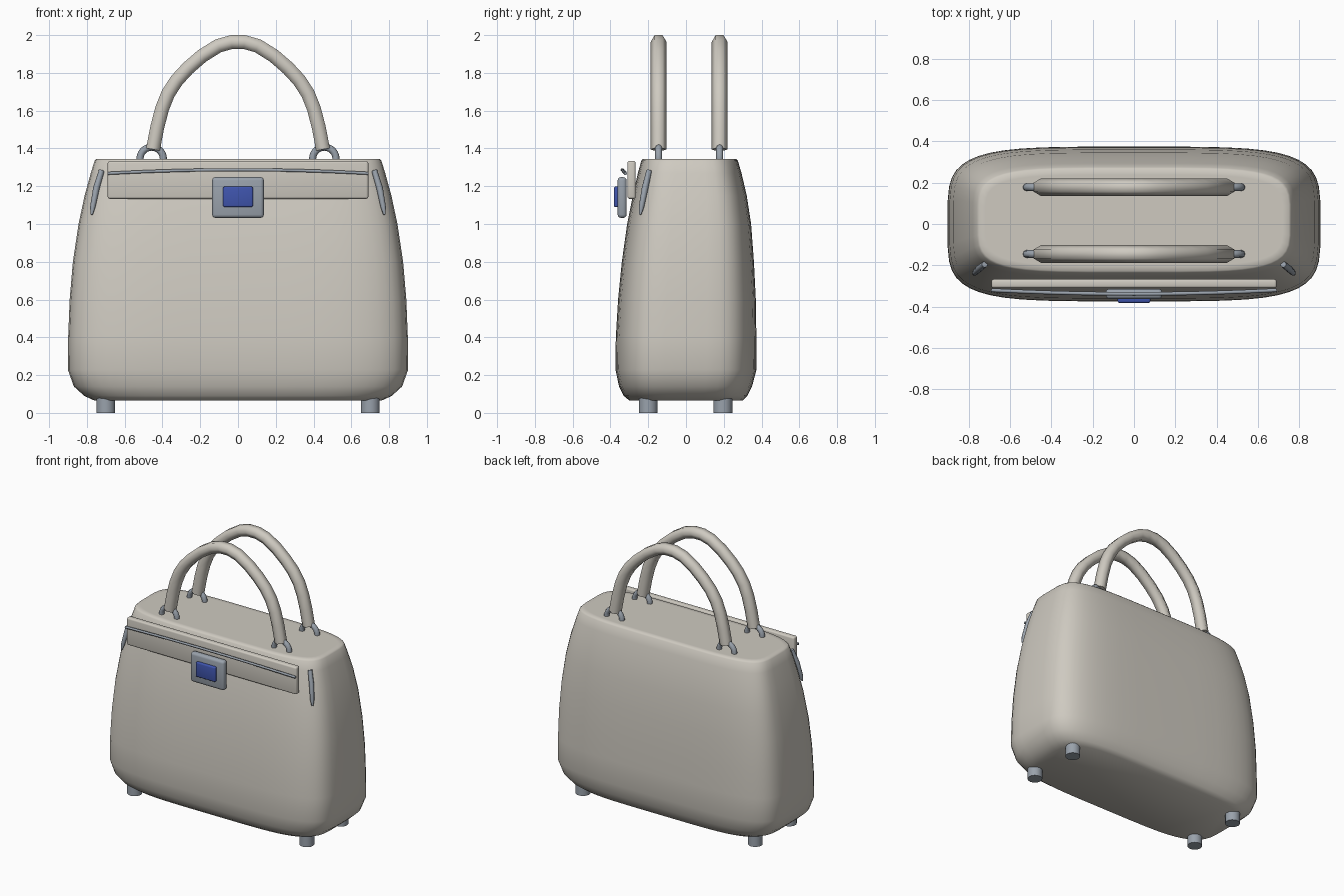
import bpy, bmesh, math
from mathutils import Vector

cube = bpy.data.objects.get("Cube")
if cube:
    bpy.data.objects.remove(cube, do_unlink=True)


def material(name, rgb):
    m = bpy.data.materials.new(name)
    m.use_nodes = True
    m.diffuse_color = (*rgb, 1)
    m.node_tree.nodes["Principled BSDF"].inputs["Base Color"].default_value = (*rgb, 1)
    return m


CREAM = material("cream leather", (0.62, 0.59, 0.53))
STEEL = material("grey metal", (0.32, 0.36, 0.41))
BLUE = material("blue enamel", (0.05, 0.09, 0.42))


def finish(bm, name, mat, angle=40):
    bmesh.ops.recalc_face_normals(bm, faces=bm.faces[:])
    mesh = bpy.data.meshes.new(name)
    bm.to_mesh(mesh)
    bm.free()
    mesh.materials.append(mat)
    ob = bpy.data.objects.new(name, mesh)
    bpy.context.collection.objects.link(ob)
    bpy.ops.object.select_all(action='DESELECT')
    ob.select_set(True)
    bpy.context.view_layer.objects.active = ob
    bpy.ops.object.shade_smooth_by_angle(angle=math.radians(angle))
    return ob


def loft(rings, name, mat, angle=40, closed=False):
    """Skin a list of point rings; cap the ends unless closed."""
    bm = bmesh.new()
    loops = [[bm.verts.new(p) for p in ring] for ring in rings]
    pairs = list(zip(loops, loops[1:]))
    if closed:
        pairs.append((loops[-1], loops[0]))
    else:
        bm.faces.new(loops[0])
        bm.faces.new(loops[-1])
    for a, b in pairs:
        for i in range(len(a)):
            j = (i + 1) % len(a)
            bm.faces.new((a[i], a[j], b[j], b[i]))
    return finish(bm, name, mat, angle)


def tube(path, radii, name, mat, side, sides=6, closed=False):
    """Sweep a polygon along a path; side is the section's fixed first axis."""
    path, side = [Vector(p) for p in path], Vector(side)
    n, rings = len(path), []
    for i, p in enumerate(path):
        if closed:
            t = path[(i + 1) % n] - path[i - 1]
        else:
            t = path[min(i + 1, n - 1)] - path[max(i - 1, 0)]
        v = t.cross(side).normalized()
        u = v.cross(t).normalized()
        rings.append([p + radii[i] * (u * math.cos(k * math.tau / sides)
                                      + v * math.sin(k * math.tau / sides))
                      for k in range(sides)])
    return loft(rings, name, mat, 62, closed)


def box(name, mat, x, y, z, bevel):
    """Bevelled box, given half width and the y and z ranges."""
    bm = bmesh.new()
    bmesh.ops.create_cube(bm, size=1)
    for v in bm.verts:
        v.co = (v.co.x * 2 * x, y[0] + (v.co.y + .5) * (y[1] - y[0]),
                z[0] + (v.co.z + .5) * (z[1] - z[0]))
    bmesh.ops.bevel(bm, geom=bm.edges[:], offset=bevel, segments=3,
                    profile=0.5, affect='EDGES')
    return finish(bm, name, mat)


# Body: rounded sections as (height, half width, front y, back y)
SECTIONS = [(.065, .76, -.30, .30), (.09, .815, -.33, .325), (.14, .87, -.355, .35),
            (.23, .902, -.374, .374), (.4, .9, -.372, .373), (.6, .892, -.36, .37),
            (.8, .875, -.34, .36), (1.0, .845, -.312, .345), (1.15, .813, -.282, .322),
            (1.27, .78, -.255, .294), (1.335, .76, -.237, .275),
            (1.345, .75, -.228, .266), (1.345, .72, -.20, .238)]


def section(z, a, front, back, count=48, power=2 / 4.5):
    c, b = (front + back) / 2, (back - front) / 2
    ring = []
    for i in range(count):
        t = math.tau * (i + .5) / count
        ct, st = math.cos(t), math.sin(t)
        ring.append((a * math.copysign(abs(ct) ** power, ct),
                     c + b * math.copysign(abs(st) ** power, st), z))
    return ring


loft([section(*s) for s in SECTIONS], "bag_body", CREAM, 60)

# Handles with their rings
HALF = [(.45, 1.395), (.428, 1.51), (.402, 1.61), (.37, 1.69), (.325, 1.76),
        (.265, 1.825), (.19, 1.89), (.105, 1.943), (.035, 1.963)]
arch = [(-x, z) for x, z in HALF] + [(x, z) for x, z in reversed(HALF)]
for label, y in (("front", -.145), ("back", .178)):
    tube([(x, y, z) for x, z in arch], [.0425] * len(arch),
         label + "_handle", CREAM, (0, 1, 0))
    for hand, x in (("right", -.457), ("left", .457)):
        ring = [(x + .062 * math.cos(k * math.tau / 24), y,
                 1.345 + .062 * math.sin(k * math.tau / 24)) for k in range(24)]
        tube(ring, [.019] * 24, f"{label}_{hand}_ring", STEEL, (0, 1, 0), 8, True)

# Front flap, clasp and trim strip
box("front_flap", CREAM, .69, (-.31, -.267), (1.133, 1.334), .012)
box("clasp_plate", STEEL, .137, (-.362, -.314), (1.032, 1.248), .018)
box("clasp_button", BLUE, .079, (-.381, -.335), (1.09, 1.198), .008)
strip = []
for i in range(17):
    s = i / 8 - 1
    strip.append((.69 * s, -.338 + .018 * s * s, 1.287 - .019 * s * s))
tube(strip, [.009] * 17, "flap_trim", STEEL, (0, 1, 0))

# Tapered side straps and feet
for hand, s in (("right", -1), ("left", 1)):
    tube([(.722 * s, -.195, 1.283), (.75 * s, -.217, 1.19),
          (.769 * s, -.236, 1.09), (.775 * s, -.243, 1.05)],
         [.015, .017, .014, .006], hand + "_side_strap", STEEL, (0, 1, 0), 8)
    for label, y in (("front", -.2), ("back", .195)):
        disc = [(.7 * s + .05 * math.cos(k * math.tau / 16),
                 y + .05 * math.sin(k * math.tau / 16)) for k in range(16)]
        loft([[(px, py, z) for px, py in disc] for z in (0, .12)],
             f"{label}_{hand}_foot", STEEL)
